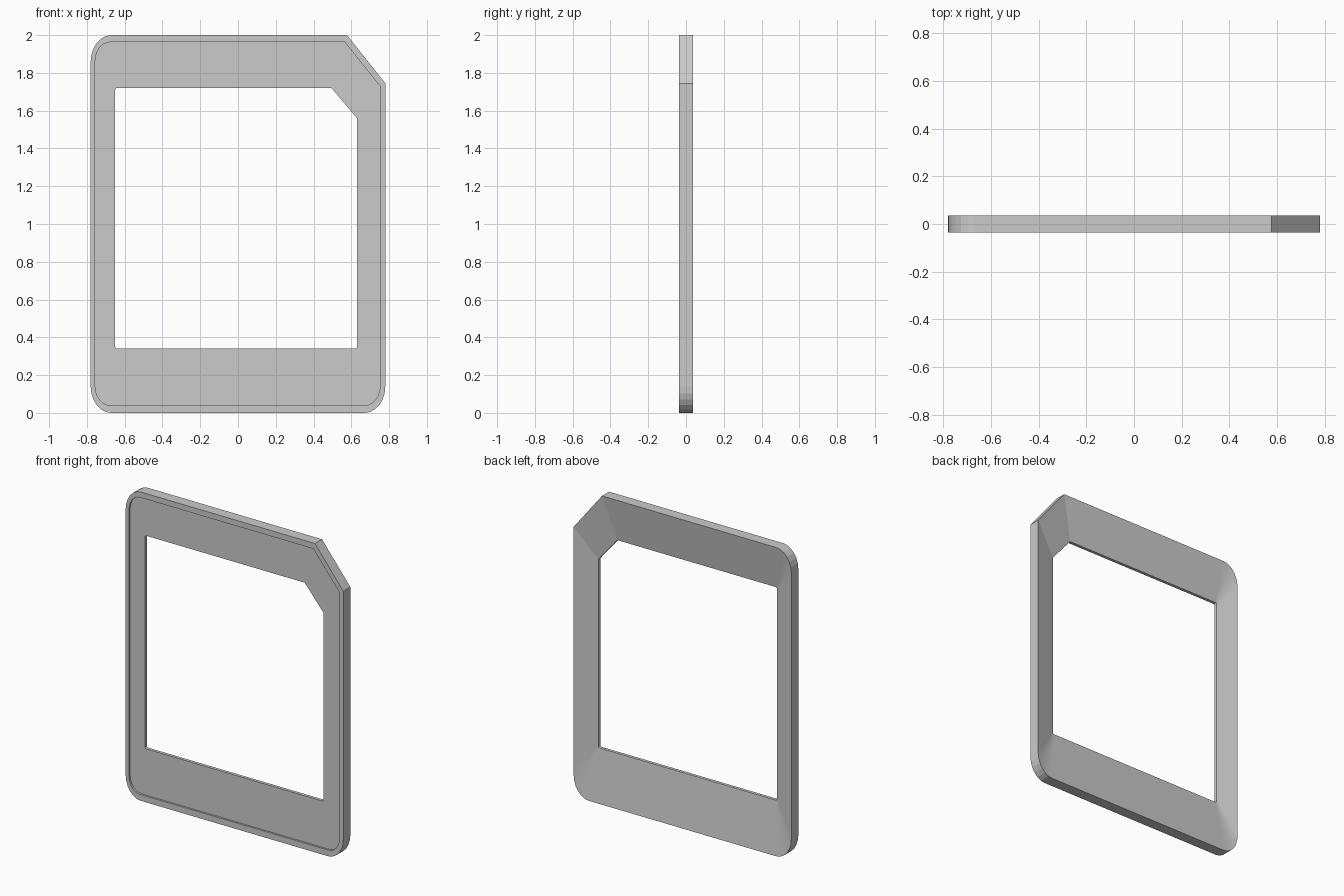
import bpy
import bmesh
from math import sin, cos, pi

if "Cube" in bpy.data.objects:
    bpy.data.objects.remove(bpy.data.objects["Cube"])

SEG = 6  # facets per rounded corner


def outline(x0, x1, z0, z1, rx, rz, cut_x, cut_z):
    """Panel outline: three rounded corners and one clipped top-right corner."""
    pts = []
    corners = [(x0 + rx, z1 - rz, pi / 2), (x0 + rx, z0 + rz, pi),
               (x1 - rx, z0 + rz, 1.5 * pi)]
    for cx, cz, start in corners:
        for i in range(SEG + 1):
            a = start + i / SEG * pi / 2
            pts.append((cx + rx * cos(a), cz + rz * sin(a)))
    return pts + [(x1, cut_z), (cut_x, z1)]


outer = outline(-0.78, 0.78, 0.0, 2.0, 0.11, 0.14, 0.577, 1.745)
lip = outline(-0.756, 0.752, 0.04, 1.963, 0.08, 0.10, 0.565, 1.73)
hole = outline(-0.65, 0.63, 0.34, 1.72, 0.01, 0.01, 0.495, 1.56)

# Cross-section walked round the frame: back edge, front rim,
# recessed front face, opening wall, then the sloping back
section = [(outer, 0.036), (outer, -0.036), (lip, -0.036),
           (lip, -0.024), (hole, -0.024), (hole, -0.004)]

bm = bmesh.new()
rings = [[bm.verts.new((x, y, z)) for x, z in pts] for pts, y in section]
n = len(outer)
for k, a in enumerate(rings):
    b = rings[(k + 1) % len(rings)]
    for i in range(n):
        j = (i + 1) % n
        bm.faces.new((a[i], a[j], b[j], b[i]))
bmesh.ops.recalc_face_normals(bm, faces=bm.faces)

mesh = bpy.data.meshes.new("bezel_frame")
bm.to_mesh(mesh)
bm.free()
frame = bpy.data.objects.new("bezel_frame", mesh)
bpy.context.collection.objects.link(frame)
